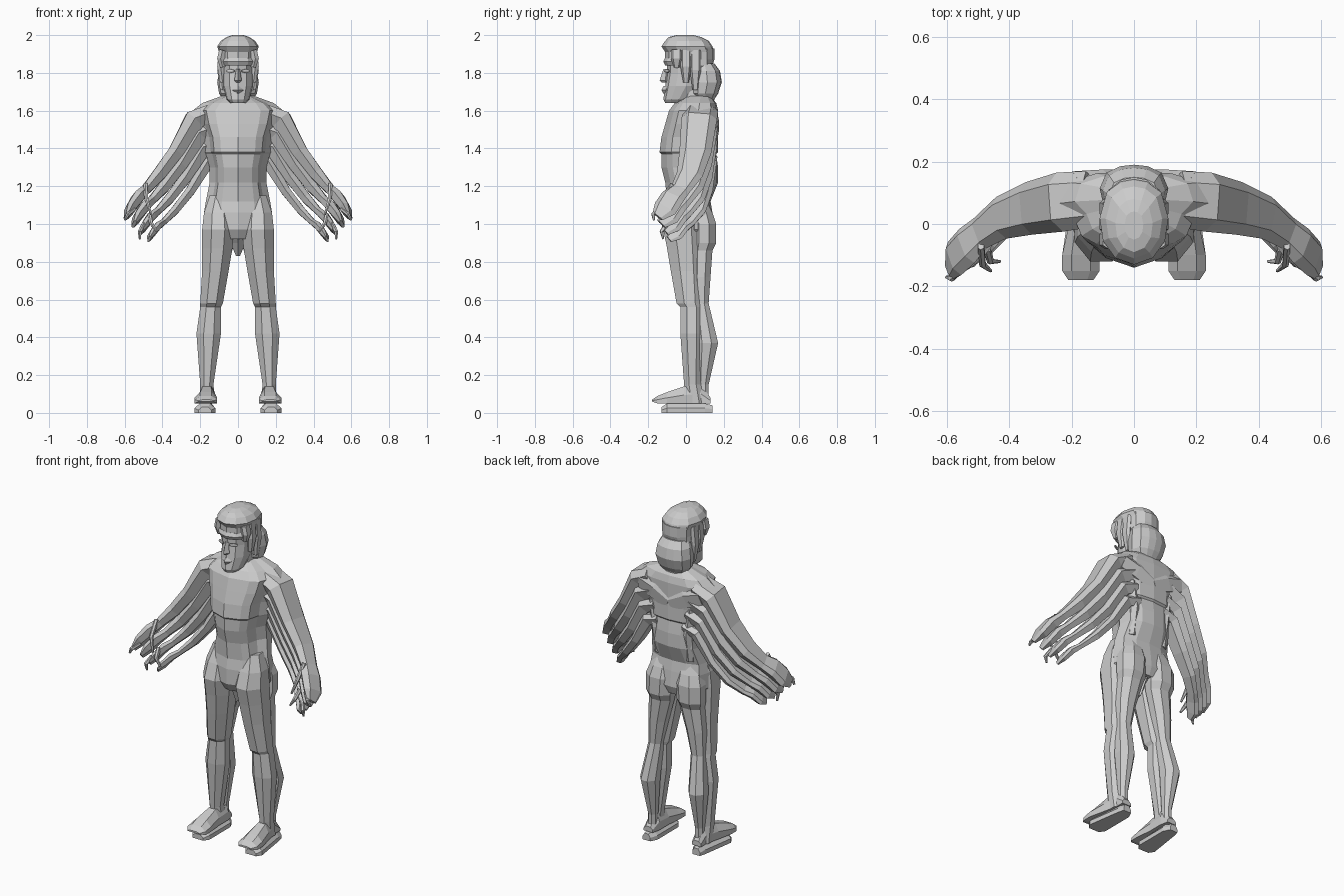
import bpy, bmesh
from math import sin, cos, pi
from mathutils import Vector

cube = bpy.data.objects.get("Cube")
if cube:
    bpy.data.objects.remove(cube, do_unlink=True)

SHADE = 0.6
grey = bpy.data.materials.new("plain_grey")
grey.use_nodes = True
grey.diffuse_color = (SHADE, SHADE, SHADE, 1)
grey.node_tree.nodes["Principled BSDF"].inputs["Base Color"].default_value = grey.diffuse_color

SIDES = (("left", 1), ("right", -1))


def loft(name, rings, side=1):
    """Skin a row of equal rings, with closed ends; side -1 mirrors it."""
    bm = bmesh.new()
    rows = [[bm.verts.new((p[0] * side, p[1], p[2])) for p in ring] for ring in rings]
    count = len(rows[0])
    for low, high in zip(rows, rows[1:]):
        for i in range(count):
            j = (i + 1) % count
            bm.faces.new((low[i], low[j], high[j], high[i]))
    bm.faces.new(rows[0])
    bm.faces.new(rows[-1])
    bmesh.ops.recalc_face_normals(bm, faces=bm.faces)
    mesh = bpy.data.meshes.new(name)
    bm.to_mesh(mesh)
    bm.free()
    mesh.materials.append(grey)
    bpy.context.collection.objects.link(bpy.data.objects.new(name, mesh))


def body(name, half_outline, levels):
    """Symmetric part; levels are (z, half width, front y, back y)."""
    outline = half_outline + [(-x, t) for x, t in reversed(half_outline) if x]
    loft(name, [[(x * width, front + t * (back - front), z) for x, t in outline]
                for z, width, front, back in levels])


def column(name, levels, side, sides=8):
    """Faceted limb; levels are (z, inner x, outer x, front y, back y)."""
    rings = []
    grow = 1 / cos(pi / sides)
    angles = [2 * pi * (i + .5) / sides for i in range(sides)]
    for z, inner, outer, front, back in levels:
        middle = Vector((inner + outer, front + back)) / 2
        radius = Vector((outer - inner, back - front)) * grow / 2
        rings.append([(middle.x + radius.x * cos(a), middle.y + radius.y * sin(a), z)
                      for a in angles])
    loft(name, rings, side)


def strand(name, points, widths, thicknesses, side):
    """Flat six-sided band along a path, its width lying towards y."""
    points = [Vector(p) for p in points]
    last = len(points) - 1
    rings = []
    for i, (point, width, thick) in enumerate(zip(points, widths, thicknesses)):
        along = (points[min(i + 1, last)] - points[max(i - 1, 0)]).normalized()
        across = Vector((0, 1, 0))
        across = (across - along * across.dot(along)).normalized() * width / 2
        out = along.cross(across).normalized() * thick / 2
        rings.append([point + across * a + out * b for a, b in
                      ((1, .3), (.6, 1), (-.6, 1), (-1, .1), (-.6, -1), (.7, -1))])
    loft(name, rings, side)


# Torso with keeled chest, ledge under the chest and hollow back
KEELED = [(0, 0), (.5, .1), (.7, .2), (.8, .42), (1, .6), (.9, .86), (.5, .97), (0, 1)]
body("torso", KEELED, [
    (.92, .14, -.08, .13), (.97, .18, -.11, .15), (1.06, .18, -.11, .14),
    (1.12, .17, -.1, .13), (1.22, .15, -.11, .17), (1.3, .15, -.13, .17),
    (1.37, .17, -.13, .16), (1.38, .18, -.14, .17), (1.46, .19, -.13, .17),
    (1.53, .22, -.11, .17), (1.6, .24, -.09, .17), (1.64, .19, -.06, .16),
    (1.68, .08, 0, .13)])

# Groin wedge between the legs
TRIANGLE = [(0, 0), (1, .6), (0, 1)]
body("groin", TRIANGLE, [(.83, .01, -.02, .06), (.9, .04, -.05, .1), (.96, .1, -.08, .13)])

# Legs: a front column and a rear column with a groove between them
FRONT_LEG = [(.05, .12, .2, 0, .1), (.15, .13, .2, -.01, .08), (.42, .09, .22, -.03, .09),
             (.56, .09, .2, -.03, .09), (.58, .08, .2, -.05, .09), (.75, .05, .19, -.08, .09),
             (.87, .03, .19, -.1, .09), (.97, .02, .19, -.12, .09), (1.06, .03, .18, -.09, .08),
             (1.15, .04, .15, -.05, .06)]
REAR_LEG = [(.05, .13, .18, .06, .12), (.15, .13, .18, .06, .12), (.37, .11, .21, .05, .17),
            (.58, .1, .18, .04, .12), (.72, .07, .18, .03, .13), (.86, .03, .17, .03, .14),
            (.9, .02, .18, .03, .16), (1, .01, .18, .03, .16), (1.06, .02, .16, .03, .14),
            (1.12, .03, .14, .03, .11)]


def foot_part(name, stops, side):
    """Loft from heel to toe; stops are (y, inner x, outer x, bottom z, top z)."""
    rings = []
    for y, inner, outer, bottom, top in stops:
        middle, inset = (bottom + top) / 2, (outer - inner) / 4
        rings.append([(inner, y, bottom), (outer, y, bottom), (outer, y, middle),
                      (outer - inset, y, top), (inner + inset, y, top), (inner, y, middle)])
    loft(name, rings, side)


# Upper foot over a shorter sole
FOOT = [(.13, .13, .19, .05, .08), (.08, .12, .19, .05, .15), (-.01, .12, .21, .05, .14),
        (-.1, .11, .23, .05, .11), (-.15, .11, .23, .05, .09), (-.18, .13, .21, .06, .07)]
SOLE = [(.14, .14, .19, 0, .04), (.1, .12, .2, 0, .05),
        (-.1, .12, .23, 0, .05), (-.13, .14, .21, 0, .03)]

# Arm path from shoulder to fingertips; the lower bands step down and back from it
ARM_PATH = [(.14, .08, 1.59), (.23, .07, 1.55), (.33, .05, 1.38), (.42, .02, 1.26),
            (.49, -.03, 1.18), (.53, -.07, 1.14), (.57, -.11, 1.08), (.59, -.15, 1.04)]
ARM_WIDTHS = (.18, .19, .17, .14, .11, .13, .13, .07)
ARM_THICKNESSES = (.09, .11, .08, .07, .05, .06, .05, .02)
SHOULDER_STEP = Vector((-.02, .01, -.08))
HAND_STEP = Vector((-.04, .02, -.04))

# Curled fingers, each from knuckle to tip
FINGERS = [((.49, -.07, 1.21), (.46, -.15, 1.05)), ((.55, -.14, 1.08), (.6, -.17, 1.02)),
           ((.47, -.08, 1.05), (.43, -.12, .96)), ((.5, -.1, 1), (.52, -.12, .92))]

for tag, side in SIDES:
    column(f"{tag}_front_leg", FRONT_LEG, side)
    column(f"{tag}_rear_leg", REAR_LEG, side)
    foot_part(f"{tag}_foot", FOOT, side)
    foot_part(f"{tag}_sole", SOLE, side)

    for band in range(4):
        shrink = 1 - band / 8
        path = [Vector(p) + band * SHOULDER_STEP.lerp(HAND_STEP, i / (len(ARM_PATH) - 1))
                for i, p in enumerate(ARM_PATH)]
        strand(f"{tag}_arm_band_{band + 1}", path, [w * shrink for w in ARM_WIDTHS],
               [t * shrink for t in ARM_THICKNESSES], side)
    for number, (knuckle, tip) in enumerate(FINGERS):
        bend = Vector(knuckle).lerp(Vector(tip), .5) + Vector((.01, -.02, 0))
        strand(f"{tag}_finger_{number + 1}", [knuckle, bend, tip],
               (.03, .02, .01), (.02, .02, .01), side)

    # Layered back muscles
    strand(f"{tag}_shoulder_blade", [(0, .14, 1.48), (.1, .13, 1.53), (.19, .11, 1.56)],
           (.07, .09, .12), (.1, .11, .1), side)
    strand(f"{tag}_flank", [(.12, .09, 1.46), (.1, .1, 1.3), (.1, .1, 1.14)],
           (.13, .12, .06), (.08, .07, .06), side)

    # Side locks of hair, longer towards the back
    for number, (y, low) in enumerate(((-.05, 1.83), (0, 1.75), (.05, 1.71))):
        strand(f"{tag}_hair_lock_{number + 1}",
               [(.08, y, 1.92), (.09, y, (low + 1.92) / 2), (.08, y, low)],
               (.06, .06, .03), (.04, .04, .03), side)

    # Eyelid
    strand(f"{tag}_eyelid", [(.02, -.11, 1.81), (.04, -.1, 1.81), (.06, -.09, 1.81)],
           (.01, .01, .01), (.01, .02, .01), side)

# Neck and face
OVAL = [(0, 0), (.55, .08), (.9, .28), (1, .55), (.8, .85), (.4, .97), (0, 1)]
body("neck", OVAL, [(1.58, .09, -.02, .14), (1.66, .07, -.03, .13), (1.78, .06, -.04, .12)])
body("face", OVAL, [(1.64, .04, -.11, 0), (1.66, .06, -.12, .03), (1.73, .08, -.11, .09),
                    (1.8, .08, -.1, .11), (1.9, .08, -.1, .11)])
body("nose", TRIANGLE, [(1.75, .01, -.13, -.09), (1.76, .02, -.14, -.09), (1.82, .01, -.12, -.09)])
body("lips", TRIANGLE, [(1.69, .01, -.12, -.09), (1.71, .03, -.13, -.09), (1.73, .01, -.12, -.09)])
body("brow", OVAL, [(1.84, .09, -.11, .1), (1.86, .1, -.12, .1), (1.88, .09, -.11, .1)])

# Layered hair: crown, cap and rear roll
body("hair_crown", OVAL, [(1.8, .08, -.02, .12), (1.84, .1, -.06, .14), (1.87, .1, -.11, .15),
                          (1.93, .1, -.11, .15)])
body("hair_cap", OVAL, [(1.91, .1, -.11, .15), (1.94, .11, -.13, .14), (1.97, .09, -.11, .12),
                        (1.99, .06, -.09, .08), (2, .03, -.05, .04)])
body("rear_roll", OVAL, [(1.6, .06, .08, .14), (1.66, .08, .05, .15), (1.69, .1, .02, .17),
                         (1.75, .11, .02, .19), (1.81, .1, .02, .18), (1.85, .08, .03, .15)])
